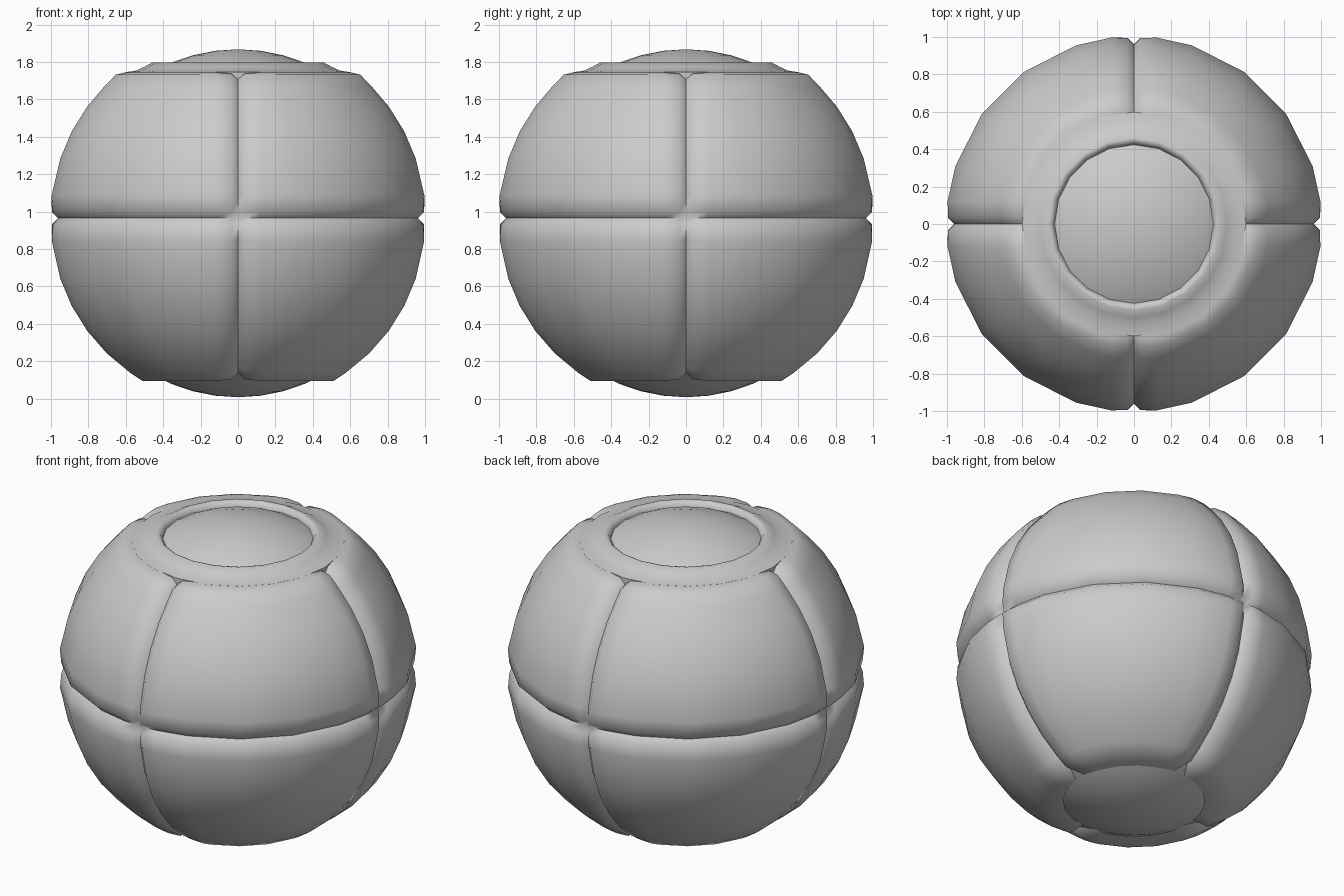
import bpy, bmesh, math

if "Cube" in bpy.data.objects:
    bpy.data.objects.remove(bpy.data.objects["Cube"])

CENTRE_Z = 0.965


def finish(name, bm, angle):
    """Turn a bmesh into a smooth-shaded object with sharp creases."""
    bmesh.ops.recalc_face_normals(bm, faces=bm.faces)
    mesh = bpy.data.meshes.new(name)
    bm.to_mesh(mesh)
    bm.free()
    mesh.shade_smooth()
    mesh.set_sharp_from_angle(angle=math.radians(angle))
    obj = bpy.data.objects.new(name, mesh)
    bpy.context.collection.objects.link(obj)
    return obj


def skin(name, rings, angle):
    """Bridge a stack of equally long closed rings of points."""
    bm = bmesh.new()
    loops = [[bm.verts.new(p) for p in ring] for ring in rings]
    n = len(loops[0])
    for a, b in zip(loops, loops[1:]):
        for i in range(n):
            j = (i + 1) % n
            bm.faces.new((a[i], a[j], b[j], b[i]))
    return finish(name, bm, angle)


# Padded outer shell: profile rows of radius, height and seam depth
R = 1.007


def lat(deg, cz):
    a = math.radians(deg)
    return (R * math.cos(a), cz + math.sin(a), 0)


rows = [(0.40, 0.095, 0), (0.525, 0.095, 0)]
rows += [lat(d, 0.95) for d in (-54, -45, -36, -27, -18)]
rows += [(1.003, 0.845, 0), (1.006, 0.932, 0.01), (R, CENTRE_Z, 0.045),
         (1.006, 0.998, 0.01), (1.004, 1.085, 0)]
rows += [lat(d, 0.975) for d in (18, 27, 36, 44)]
rows += [(0.665, 1.732, 0), (0.62, 1.744, 0), (0.58, 1.747, 0)]

# Vertical seams every quarter turn: half width and depth of each groove step
seam = [(0, 0.045), (0.035, 0.01), (0.12, 0)]


def shell_ring(r, z, row_depth):
    groove = [(math.asin(w / r), d) for w, d in seam]
    quarter = groove + [(math.radians(a), 0) for a in (18, 36, 54, 72)]
    quarter += [(math.pi / 2 - a, d) for a, d in reversed(groove[1:])]
    pts = []
    for q in range(4):
        for a, d in quarter:
            k = 1 - max(row_depth, d)
            t = a + q * math.pi / 2
            pts.append((r * k * math.cos(t), r * k * math.sin(t),
                        CENTRE_Z + (z - CENTRE_Z) * k))
    return pts


skin("padded_shell", [shell_ring(*row) for row in rows], 50)

# Raised collar round the top button
collar = [(0.60, 1.66), (0.60, 1.746), (0.545, 1.754), (0.50, 1.775),
          (0.46, 1.797), (0.44, 1.793), (0.425, 1.77), (0.42, 1.74)]
skin("top_collar", [[(r * math.cos(i * math.pi / 10), r * math.sin(i * math.pi / 10), z)
                     for i in range(20)] for r, z in collar], 50)

# Inner core, showing as the top button and the base dome
bm = bmesh.new()
bmesh.ops.create_uvsphere(bm, u_segments=20, v_segments=24, radius=0.93)
bmesh.ops.translate(bm, verts=bm.verts, vec=(0, 0, 0.938))
finish("inner_core", bm, 40)
